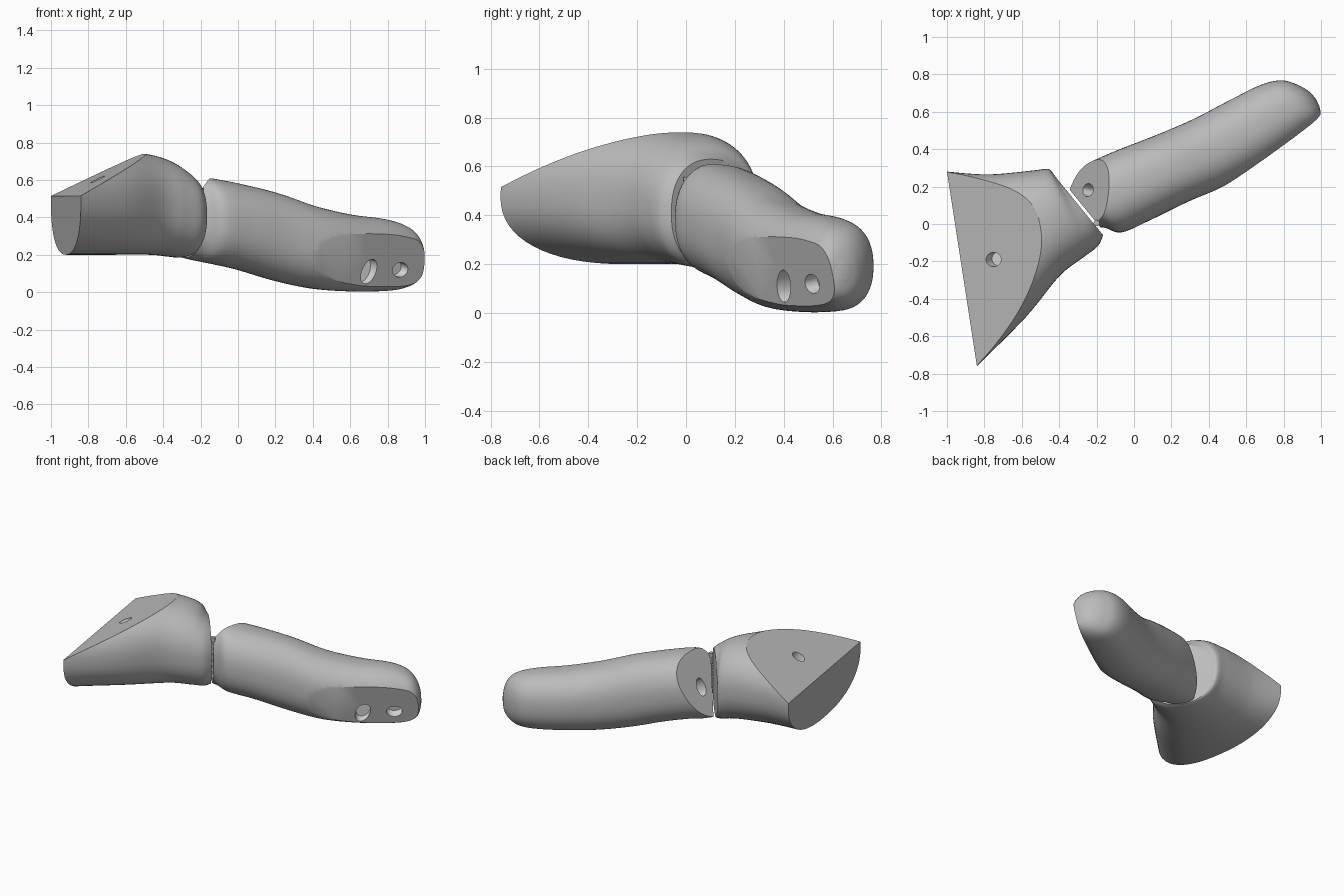
import bpy, bmesh, math
from mathutils import Vector, Matrix

old = bpy.data.objects.get("Cube")
if old:
    bpy.data.objects.remove(old)


def material(name, value):
    m = bpy.data.materials.new(name)
    m.use_nodes = True
    colour = (value, value, value, 1)
    m.diffuse_color = colour
    m.node_tree.nodes["Principled BSDF"].inputs["Base Color"].default_value = colour
    return m


MATS = [material("body grey", 0.5), material("socket light grey", 0.72)]


def spline(rows, steps):
    """Smooth Catmull-Rom interpolation through rows of numbers."""
    out = []
    last = len(rows) - 1
    for i in range(last):
        a, b, c, d = (rows[max(0, min(last, i + k))] for k in (-1, 0, 1, 2))
        for s in range(steps):
            t = s / steps
            out.append([0.5 * (2 * q + (r - p) * t + (2 * p - 5 * q + 4 * r - w) * t * t
                               + (3 * q - p - 3 * r + w) * t ** 3)
                        for p, q, r, w in zip(a, b, c, d)])
    return out + [list(rows[-1])]


def loft(rows, steps=6, sides=64, power=2.3):
    """Closed skin over upright ovals given as front x,y, back x,y, low z, high z."""
    bm = bmesh.new()
    rings = []
    for px, py, qx, qy, lo, hi in spline(rows, steps):
        ring = []
        for k in range(sides):
            a = 2 * math.pi * k / sides
            c, s = (math.copysign(abs(f) ** (2 / power), f) for f in (math.cos(a), math.sin(a)))
            w = (1 + c) / 2
            ring.append(bm.verts.new((px + (qx - px) * w, py + (qy - py) * w,
                                      (lo + hi) / 2 + (hi - lo) / 2 * s)))
        rings.append(ring)
    for r1, r2 in zip(rings, rings[1:]):
        for k in range(sides):
            n = (k + 1) % sides
            bm.faces.new((r1[k], r1[n], r2[n], r2[k]))
    bm.faces.new(rings[0])
    bm.faces.new(rings[-1])
    bmesh.ops.recalc_face_normals(bm, faces=bm.faces)
    return bm


def slice_flat(bm, point, normal):
    """Cut away everything on the normal side and cap the opening."""
    cut = bmesh.ops.bisect_plane(bm, geom=bm.verts[:] + bm.edges[:] + bm.faces[:],
                                 plane_co=point, plane_no=normal, clear_outer=True)
    edges = [e for e in cut["geom_cut"] if isinstance(e, bmesh.types.BMEdge) and e.is_boundary]
    bmesh.ops.edgeloop_fill(bm, edges=edges)
    bmesh.ops.recalc_face_normals(bm, faces=bm.faces)


def make_object(name, bm):
    mesh = bpy.data.meshes.new(name)
    bm.to_mesh(mesh)
    bm.free()
    for m in MATS:
        mesh.materials.append(m)
    ob = bpy.data.objects.new(name, mesh)
    bpy.context.collection.objects.link(ob)
    return ob


def drill(target, point, axis, width, height, depth, roll=0):
    """Sink an oval socket into the target."""
    bm = bmesh.new()
    bmesh.ops.create_cone(bm, cap_ends=True, segments=32, radius1=1, radius2=1, depth=2)
    turn = Vector(axis).to_track_quat("Z", "Y").to_matrix().to_4x4()
    bm.transform(Matrix.Translation(point) @ turn @ Matrix.Rotation(roll, 4, "Z")
                 @ Matrix.Diagonal((width, height, depth, 1)))
    for f in bm.faces:
        f.material_index = 1
    cutter = make_object("socket_cutter", bm)
    cutter.hide_render = True
    mod = target.modifiers.new("socket", "BOOLEAN")
    mod.operation = "DIFFERENCE"
    mod.solver = "EXACT"
    mod.object = cutter
    bpy.context.view_layer.objects.active = target
    bpy.ops.object.modifier_apply(modifier=mod.name)
    bpy.data.objects.remove(cutter)


def smooth(ob):
    bpy.ops.object.select_all(action="DESELECT")
    ob.select_set(True)
    bpy.context.view_layer.objects.active = ob
    bpy.ops.object.shade_smooth_by_angle(angle=math.radians(32))


# Broad wedge segment, flattened on its sloping upper side
upper = loft([
    (-.84, -.76, -1.0, .28, .20, .76),
    (-.58, -.50, -.78, .265, .20, .76),
    (-.40, -.28, -.55, .285, .20, .735),
    (-.28, -.185, -.465, .295, .19, .70),
    (-.195, -.12, -.44, .28, .185, .655),
    (-.165, -.06, -.43, .265, .19, .63),
])
slope = Vector((-.495, -.075, 1))
slice_flat(upper, (-.92, -.24, .515), slope)
upper_segment = make_object("upper_segment", upper)
drill(upper_segment, (-.75, -.19, .60), slope, .038, .045, .07)

# Long segment: distance along, front edge, back edge, low, high
along, across = Vector((.905, .425)), Vector((-.425, .905))
profile = [
    (-.42, .12, .37, .23, .64),
    (-.28, .10, .385, .20, .635),
    (-.16, .055, .40, .172, .622),
    (-.08, -.012, .40, .155, .61),
    (.09, -.018, .395, .12, .58),
    (.31, -.015, .38, .06, .53),
    (.53, -.022, .373, .018, .46),
    (.75, -.005, .382, .004, .415),
    (.93, .025, .385, .005, .395),
    (1.04, .05, .36, .015, .37),
    (1.11, .07, .30, .04, .33),
    (1.15, .10, .24, .08, .27),
    (1.165, .15, .19, .14, .20),
]
lower = loft([(*(along * u + across * f), *(along * u + across * b), lo, hi)
              for u, f, b, lo, hi in profile])
joint = Vector((.775, .632, 0))
chamfer = Vector((-.87, .16, .46))
pad = Vector((.57, -.80, -.20))
slice_flat(lower, Vector((-.165, -.06, .4)) + joint * .015, -joint)
slice_flat(lower, (-.15, .08, .61), chamfer)
slice_flat(lower, (.78, .455, .12), pad)
lower_segment = make_object("lower_segment", lower)
drill(lower_segment, (-.24, .18, .39), chamfer, .035, .06, .08)
drill(lower_segment, (.70, .40, .11), (.5, -.85, -.1), .045, .07, .07, -.4)
drill(lower_segment, (.865, .52, .12), pad, .05, .04, .06)

for part in (upper_segment, lower_segment):
    smooth(part)

# Interlocking hinge knuckles in the joint gap
for i in range(7):
    bm = bmesh.new()
    bmesh.ops.create_cone(bm, cap_ends=True, segments=16, radius1=.016, radius2=.016, depth=.03)
    knuckle = make_object("hinge_knuckle_%d" % (i + 1), bm)
    knuckle.location = (-.20, .005, .29 + .042 * i)
    smooth(knuckle)
